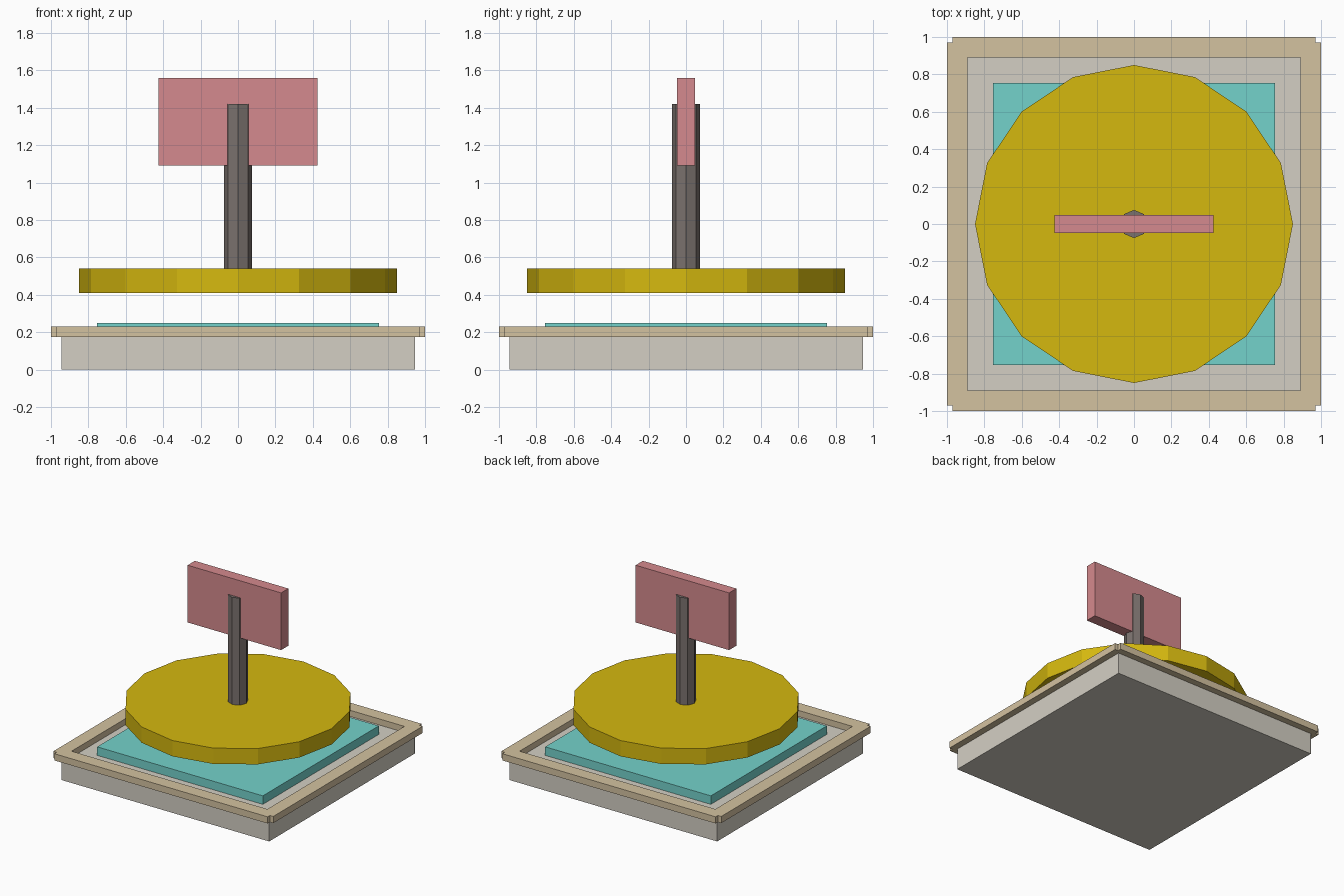
import bpy
import math

cube = bpy.data.objects.get("Cube")
if cube:
    bpy.data.objects.remove(cube, do_unlink=True)


def material(name, *srgb):
    """Flat colour from 0-255 sRGB values."""
    colour = [((c / 255 + 0.055) / 1.055) ** 2.4 for c in srgb] + [1.0]
    mat = bpy.data.materials.new(name)
    mat.use_nodes = True
    mat.diffuse_color = colour
    mat.node_tree.nodes["Principled BSDF"].inputs["Base Color"].default_value = colour
    return mat


def finish(name, mat):
    obj = bpy.context.object
    obj.name = name
    obj.data.materials.append(mat)
    bpy.ops.object.transform_apply(location=False, rotation=True, scale=True)
    return obj


def box(name, mat, width, depth, z0, z1, x=0, y=0):
    bpy.ops.mesh.primitive_cube_add(size=1, location=(x, y, (z0 + z1) / 2))
    bpy.context.object.scale = (width, depth, z1 - z0)
    return finish(name, mat)


def prism(name, mat, sides, radius, z0, z1):
    bpy.ops.mesh.primitive_cylinder_add(
        vertices=sides, radius=radius, depth=z1 - z0, location=(0, 0, (z0 + z1) / 2))
    return finish(name, mat)


stone = material("pale stone", 212, 207, 196)
tan = material("tan trim", 212, 194, 160)
teal = material("teal", 116, 210, 203)
gold = material("gold", 213, 184, 15)
pink = material("dusty pink", 213, 138, 142)
grey = material("warm grey", 122, 113, 109)

# Plinth and inset mat
box("base", stone, 1.89, 1.89, 0, 0.18)
box("floor_mat", teal, 1.506, 1.506, 0.18, 0.25)

# Rim bars, overlapping with notched corners
for side, label in ((-1, "front"), (1, "back")):
    box(label + "_rim", tan, 1.94, 0.11, 0.175, 0.23, y=side * 0.945)
for side, label in ((-1, "right"), (1, "left")):
    box(label + "_rim", tan, 0.11, 1.94, 0.175, 0.23, x=side * 0.945)

# Floating disc, post and sign panel
prism("disc", gold, 16, 0.85, 0.41, 0.54)
prism("post", grey, 8, 0.075, 0.53, 1.42)
box("sign_panel", pink, 0.85, 0.094, 1.09, 1.56)
